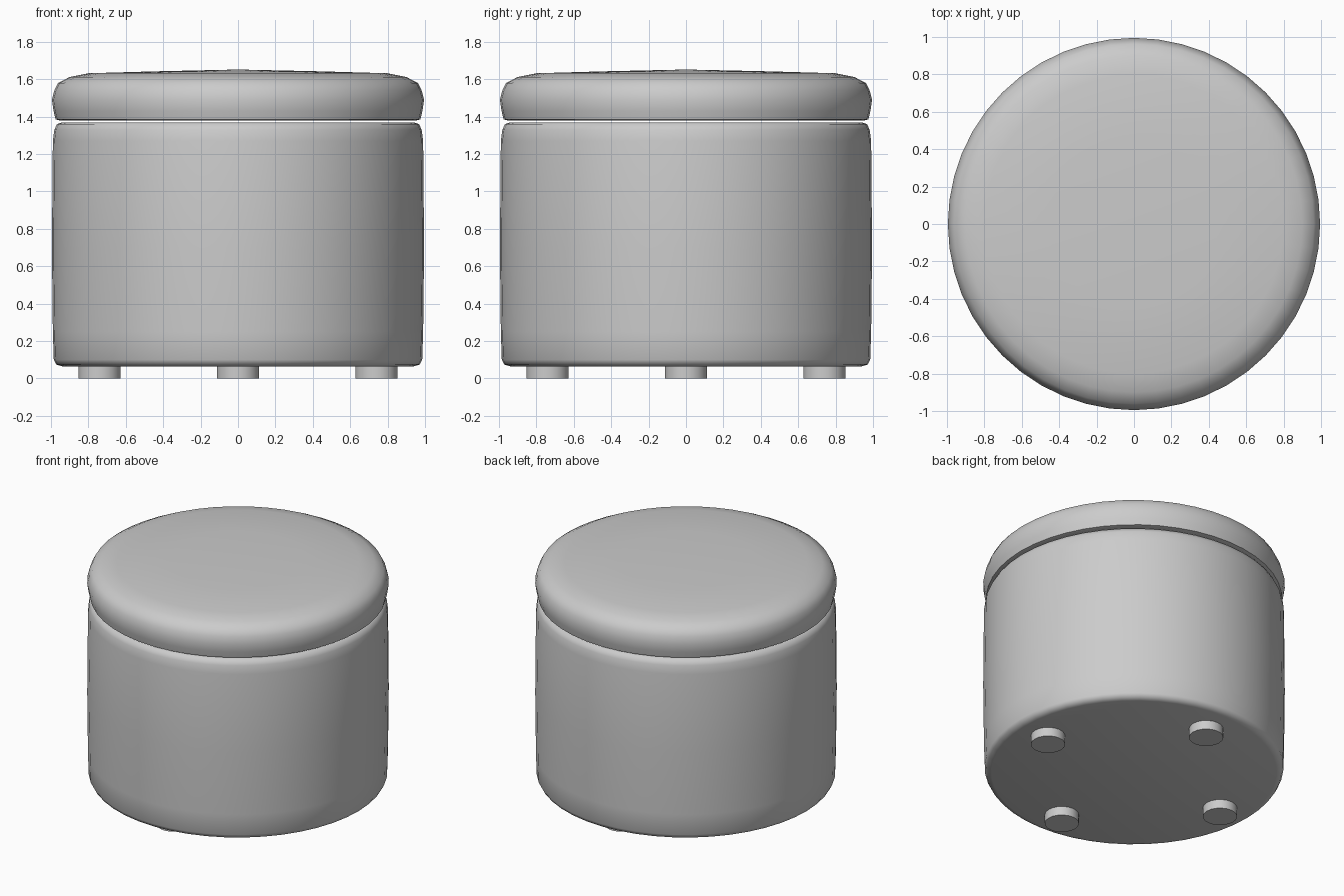
import bpy
import bmesh
from math import radians

cube = bpy.data.objects.get("Cube")
if cube:
    bpy.data.objects.remove(cube, do_unlink=True)

grey = bpy.data.materials.new("Soft grey")
grey.use_nodes = True
colour = (0.6, 0.6, 0.6, 1)
grey.diffuse_color = colour
grey.node_tree.nodes["Principled BSDF"].inputs["Base Color"].default_value = colour


def lathe(name, profile, sides, location=(0, 0, 0), sharp=60):
    """Spin a (radius, height) profile that starts and ends on the axis."""
    bm = bmesh.new()
    verts = [bm.verts.new((r, 0, z)) for r, z in profile]
    edges = [bm.edges.new(pair) for pair in zip(verts, verts[1:])]
    bmesh.ops.spin(bm, geom=verts + edges, cent=(0, 0, 0), axis=(0, 0, 1),
                   angle=radians(360), steps=sides, use_merge=True)
    bmesh.ops.remove_doubles(bm, verts=bm.verts, dist=0.0005)
    bmesh.ops.recalc_face_normals(bm, faces=bm.faces)
    mesh = bpy.data.meshes.new(name)
    bm.to_mesh(mesh)
    bm.free()
    mesh.materials.append(grey)
    obj = bpy.data.objects.new(name, mesh)
    bpy.context.collection.objects.link(obj)
    obj.location = location
    bpy.ops.object.select_all(action="DESELECT")
    obj.select_set(True)
    bpy.context.view_layer.objects.active = obj
    bpy.ops.object.shade_smooth_by_angle(angle=radians(sharp))
    return obj


# Round upholstered body with softened rims
lathe("body", [(0, 0.065), (0.94, 0.065), (0.972, 0.075), (0.985, 0.1), (0.99, 0.25),
               (0.995, 0.7), (0.99, 1.27), (0.982, 1.33), (0.968, 1.36),
               (0.94, 1.37), (0, 1.37)], 48)

# Padded lid with a bulging side and a gently domed top
lathe("cushion_lid", [(0, 1.38), (0.955, 1.38), (0.975, 1.385), (0.986, 1.43),
                      (0.995, 1.49), (0.982, 1.54), (0.962, 1.58), (0.9, 1.612),
                      (0.8, 1.632), (0.45, 1.642), (0, 1.652)], 48)

# Four short round feet
for side, x, y in (("left", 0.74, 0), ("right", -0.74, 0),
                   ("front", 0, -0.74), ("back", 0, 0.74)):
    lathe(side + "_foot", [(0, 0), (0.113, 0), (0.113, 0.08), (0, 0.08)], 20, (x, y, 0))
